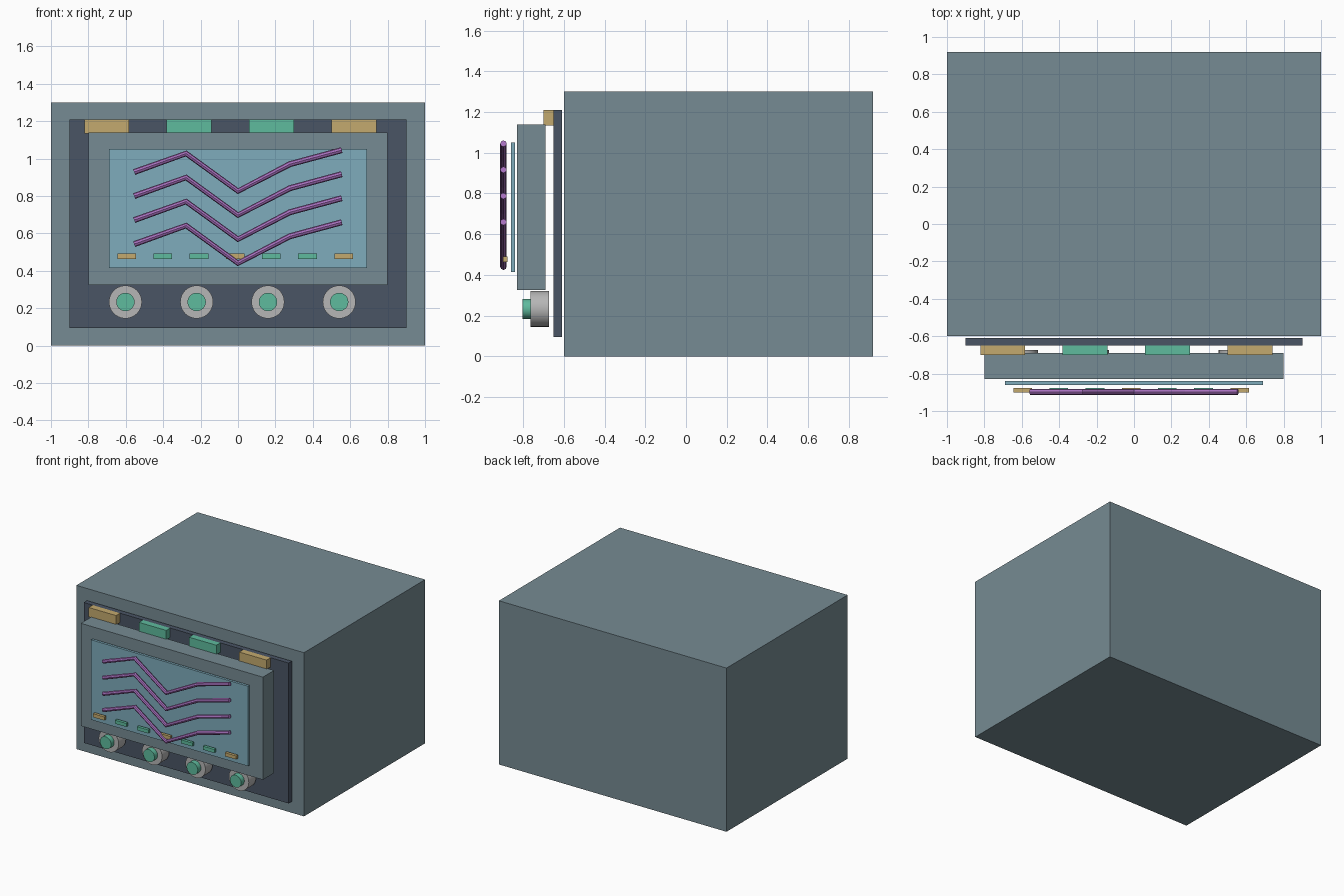
import bpy
import math
from mathutils import Vector

old = bpy.data.objects.get("Cube")
if old:
    bpy.data.objects.remove(old, do_unlink=True)


def material(name, rgb):
    """Flat material from 0-255 display colour, stored as linear."""
    linear = [((c / 255 + 0.055) / 1.055) ** 2.4 for c in rgb]
    mat = bpy.data.materials.new(name)
    mat.use_nodes = True
    mat.diffuse_color = (*linear, 1)
    mat.node_tree.nodes["Principled BSDF"].inputs["Base Color"].default_value = (*linear, 1)
    return mat


casing = material("casing grey", (118, 139, 147))
dark = material("dark slate", (74, 85, 101))
glass = material("screen blue", (126, 172, 188))
amber = material("amber", (196, 170, 110))
green = material("mint green", (95, 187, 158))
purple = material("trace purple", (168, 112, 190))
silver = material("knob silver", (182, 182, 182))


def box(name, x, y, z, mat):
    """Box from (min, max) ranges on each axis."""
    bpy.ops.mesh.primitive_cube_add(size=1, location=[sum(r) / 2 for r in (x, y, z)])
    obj = bpy.context.object
    obj.name = name
    size = [r[1] - r[0] for r in (x, y, z)]
    for v in obj.data.vertices:
        v.co = Vector(a * b for a, b in zip(v.co, size))
    obj.data.materials.append(mat)
    return obj


def disc(name, x, z, radius, y, mat, sides=32):
    """Cylinder lying along the y axis between two depths."""
    bpy.ops.mesh.primitive_cylinder_add(
        vertices=sides, radius=radius, depth=y[1] - y[0],
        location=(x, sum(y) / 2, z), rotation=(math.pi / 2, 0, 0))
    obj = bpy.context.object
    obj.name = name
    obj.data.materials.append(mat)
    bpy.ops.object.shade_smooth_by_angle(angle=math.radians(30))


# Main casing and the stacked front layers
box("casing", (-1, 1), (-0.6, 0.92), (0, 1.3), casing)
box("front_panel", (-0.9, 0.9), (-0.65, -0.61), (0.095, 1.21), dark)
box("screen_housing", (-0.8, 0.8), (-0.83, -0.69), (0.325, 1.14), casing)
box("screen", (-0.69, 0.69), (-0.86, -0.84), (0.415, 1.05), glass)

# Upper buttons and lower knobs, four of each
for i in range(4):
    x = -0.702 + 0.441 * i
    box(f"top_button_{i + 1}", (x - 0.12, x + 0.12), (-0.7, -0.65), (1.135, 1.21),
        green if i in (1, 2) else amber)
    x = -0.602 + 0.381 * i
    disc(f"knob_{i + 1}", x, 0.233, 0.088, (-0.763, -0.674), silver, 40)
    disc(f"knob_cap_{i + 1}", x, 0.233, 0.049, (-0.803, -0.763), green)

# Row of small indicators along the bottom of the screen
for i in range(7):
    x = -0.595 + 0.1933 * i
    box(f"indicator_{i + 1}", (x - 0.05, x + 0.05), (-0.9, -0.877), (0.463, 0.491),
        amber if i % 3 == 0 else green)

# Zigzag traces in front of the screen
heights = (0.928, 1.027, 0.826, 0.97, 1.045)
for row in range(4):
    curve = bpy.data.curves.new(f"trace_{row + 1}", "CURVE")
    curve.dimensions = "3D"
    curve.bevel_depth = 0.016
    curve.bevel_resolution = 2
    curve.use_fill_caps = True
    spline = curve.splines.new("POLY")
    spline.points.add(len(heights) - 1)
    for i, (point, z) in enumerate(zip(spline.points, heights)):
        point.co = (0.2775 * (i - 2), -0.897, z - 0.1285 * row, 1)
    spline.use_smooth = False
    curve.materials.append(purple)
    bpy.context.collection.objects.link(bpy.data.objects.new(f"trace_{row + 1}", curve))
